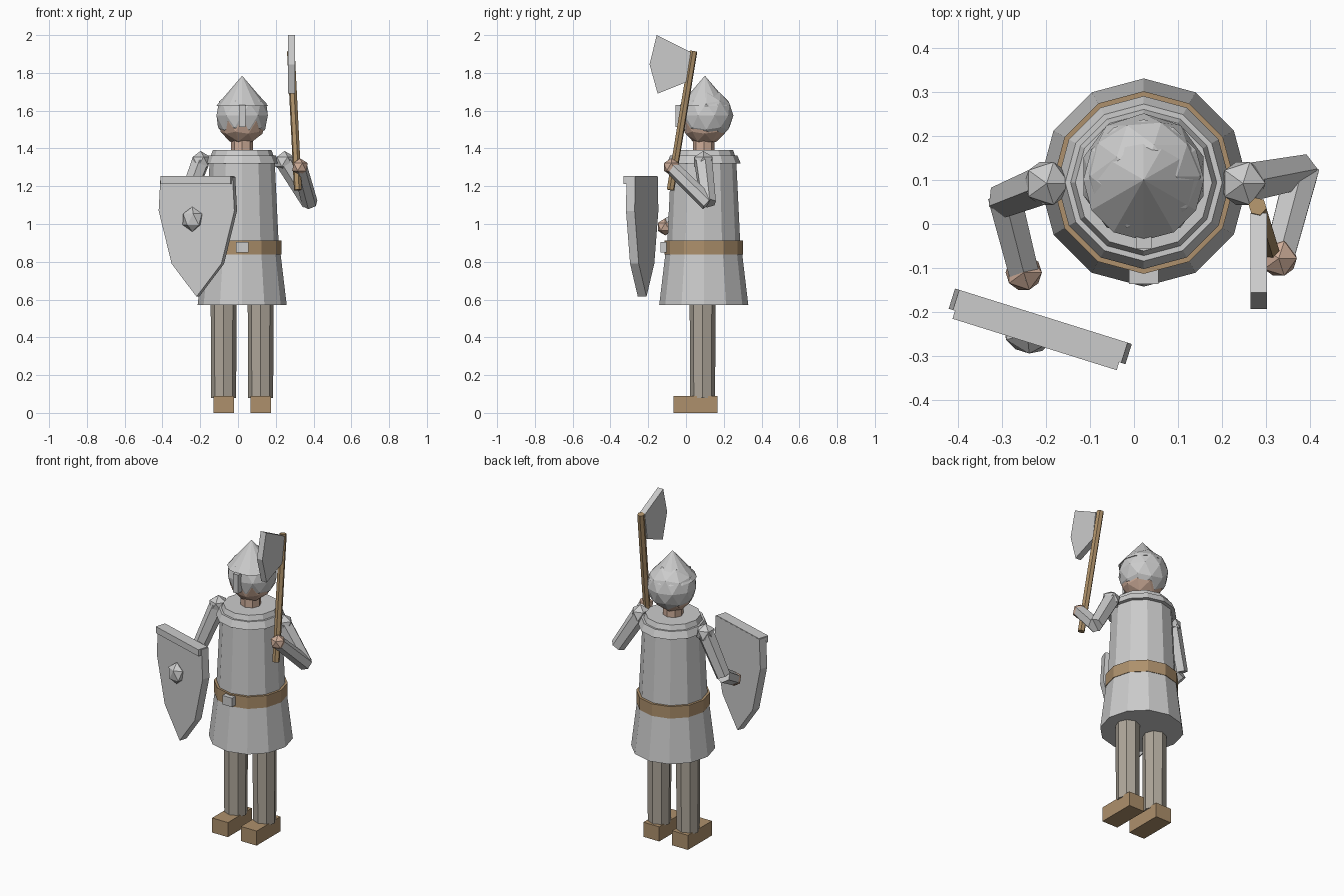
import bpy, bmesh, math
from mathutils import Vector, Matrix

if "Cube" in bpy.data.objects:
    bpy.data.objects.remove(bpy.data.objects["Cube"])

CX, CY = 0.022, 0.094  # body axis


def mat(name, rgb):
    m = bpy.data.materials.new(name)
    m.diffuse_color = (*rgb, 1)
    m.use_nodes = True
    m.node_tree.nodes["Principled BSDF"].inputs["Base Color"].default_value = m.diffuse_color
    return m


SKIN = mat("skin", (0.62, 0.42, 0.32))
LEATHER = mat("leather", (0.42, 0.28, 0.15))
WOOD = mat("wood", (0.42, 0.28, 0.14))
CLOTH = mat("cloth", (0.42, 0.38, 0.32))


def finish(name, bm, material=None, matrix=None):
    bmesh.ops.recalc_face_normals(bm, faces=bm.faces)
    me = bpy.data.meshes.new(name)
    bm.to_mesh(me)
    bm.free()
    ob = bpy.data.objects.new(name, me)
    bpy.context.collection.objects.link(ob)
    if material:
        me.materials.append(material)
    if matrix:
        ob.matrix_world = matrix
    return ob


def lathe(name, profile, n=12, material=None, center=(CX, CY)):
    bm = bmesh.new()
    rings = []
    for r, z in profile:
        rings.append([bm.verts.new((center[0] + r * math.cos(2 * math.pi * i / n),
                                    center[1] + r * math.sin(2 * math.pi * i / n), z))
                      for i in range(n)])
    for a, b in zip(rings, rings[1:]):
        for i in range(n):
            bm.faces.new((a[i], a[(i + 1) % n], b[(i + 1) % n], b[i]))
    bm.faces.new(rings[0])
    bm.faces.new(rings[-1])
    return finish(name, bm, material)


def box(name, center, size, material=None, matrix=None):
    bm = bmesh.new()
    bmesh.ops.create_cube(bm, size=1)
    bmesh.ops.scale(bm, vec=size, verts=bm.verts)
    bmesh.ops.translate(bm, vec=center, verts=bm.verts)
    return finish(name, bm, material, matrix)


def ball(name, center, r, sub=1, material=None, scale=(1, 1, 1), matrix=None):
    bm = bmesh.new()
    bmesh.ops.create_icosphere(bm, subdivisions=sub, radius=r)
    bmesh.ops.scale(bm, vec=scale, verts=bm.verts)
    bmesh.ops.translate(bm, vec=center, verts=bm.verts)
    return finish(name, bm, material, matrix)


def rod(name, a, b, r1, r2, n=6, material=None):
    a, b = Vector(a), Vector(b)
    bm = bmesh.new()
    bmesh.ops.create_cone(bm, cap_ends=True, segments=n, radius1=r1, radius2=r2,
                          depth=(b - a).length)
    rot = (b - a).to_track_quat('Z', 'Y').to_matrix().to_4x4()
    bmesh.ops.transform(bm, matrix=Matrix.Translation((a + b) / 2) @ rot, verts=bm.verts)
    return finish(name, bm, material)


def slab(name, points, lo, hi, axis, matrix=None):
    """Extrude a 2D outline (u, z) along x or y."""
    def place(u, z, d):
        return (d, u, z) if axis == 'x' else (u, d, z)
    bm = bmesh.new()
    f = [bm.verts.new(place(u, z, lo)) for u, z in points]
    k = [bm.verts.new(place(u, z, hi)) for u, z in points]
    bm.faces.new(f)
    bm.faces.new(k)
    for i in range(len(f)):
        j = (i + 1) % len(f)
        bm.faces.new((f[i], f[j], k[j], k[i]))
    return finish(name, bm, None, matrix)


# Legs and boots
for side, s in (("right", -1), ("left", 1)):
    x = CX + s * 0.098
    lathe(side + "_leg", [(0.066, 0.08), (0.069, 0.65)], 8, CLOTH, (x, 0.088))
    box(side + "_boot", (x, 0.05, 0.045), (0.108, 0.234, 0.09), LEATHER)

# Mail coat, belt and collar
lathe("skirt", [(0.236, 0.57), (0.2, 0.87)])
lathe("torso", [(0.196, 0.84), (0.172, 1.34)])
lathe("belt", [(0.207, 0.838), (0.207, 0.912)], 12, LEATHER)
box("belt_buckle", (CX, -0.119, 0.877), (0.066, 0.034, 0.055))
lathe("collar", [(0.196, 1.32), (0.178, 1.362)])
lathe("upper_collar", [(0.17, 1.35), (0.155, 1.392)])

# Head and helmet
lathe("neck", [(0.058, 1.37), (0.058, 1.48)], 8, SKIN)
ball("head", (CX, 0.1, 1.545), 0.127, 2, SKIN)
ball("helmet_bowl", (CX, 0.108, 1.575), 0.143, 2)
rod("helmet_peak", (CX, 0.1, 1.625), (CX, 0.1, 1.785), 0.137, 0.0, 12)
box("nose_guard", (CX, -0.035, 1.572), (0.035, 0.04, 0.115))

# Arms: shoulder, elbow, hand
arms = {
    "shield": ((-0.198, 0.092, 1.33), (-0.292, 0.055, 1.08), (-0.25, -0.11, 0.985)),
    "axe": ((0.247, 0.092, 1.33), (0.38, 0.118, 1.11), (0.328, -0.078, 1.302)),
}
for side, (sh, el, ha) in arms.items():
    ball(side + "_shoulder", sh, 0.057)
    rod(side + "_upper_arm", sh, el, 0.05, 0.043)
    rod(side + "_forearm", el, ha, 0.043, 0.039)
    ball(side + "_hand", ha, 0.046, 1, SKIN)

# Axe
rod("axe_haft", (0.317, -0.082, 1.18), (0.28, 0.04, 1.915), 0.021, 0.021, 6, WOOD)
slab("axe_blade", [(0.025, 1.91), (-0.155, 2.0), (-0.193, 1.845), (-0.15, 1.69), (0.0, 1.75)],
     0.264, 0.301, 'x')

# Shield turned outward, with top rim and boss
turn = Matrix.Translation((-0.2125, -0.232, 0)) @ Matrix.Rotation(math.radians(-17.4), 4, 'Z')
half = [(0.2, 1.25), (0.21, 1.07), (0.138, 0.79)]
outline = half + [(0, 0.615)] + [(-x, z) for x, z in reversed(half)]
slab("shield_plate", outline, -0.024, 0.024, 'y', turn)
box("shield_rim", (0, -0.01, 1.233), (0.39, 0.066, 0.04), None, turn)
ball("shield_boss", (-0.022, -0.028, 1.025), 0.06, 1, None, (1, 0.75, 1.1), turn)
